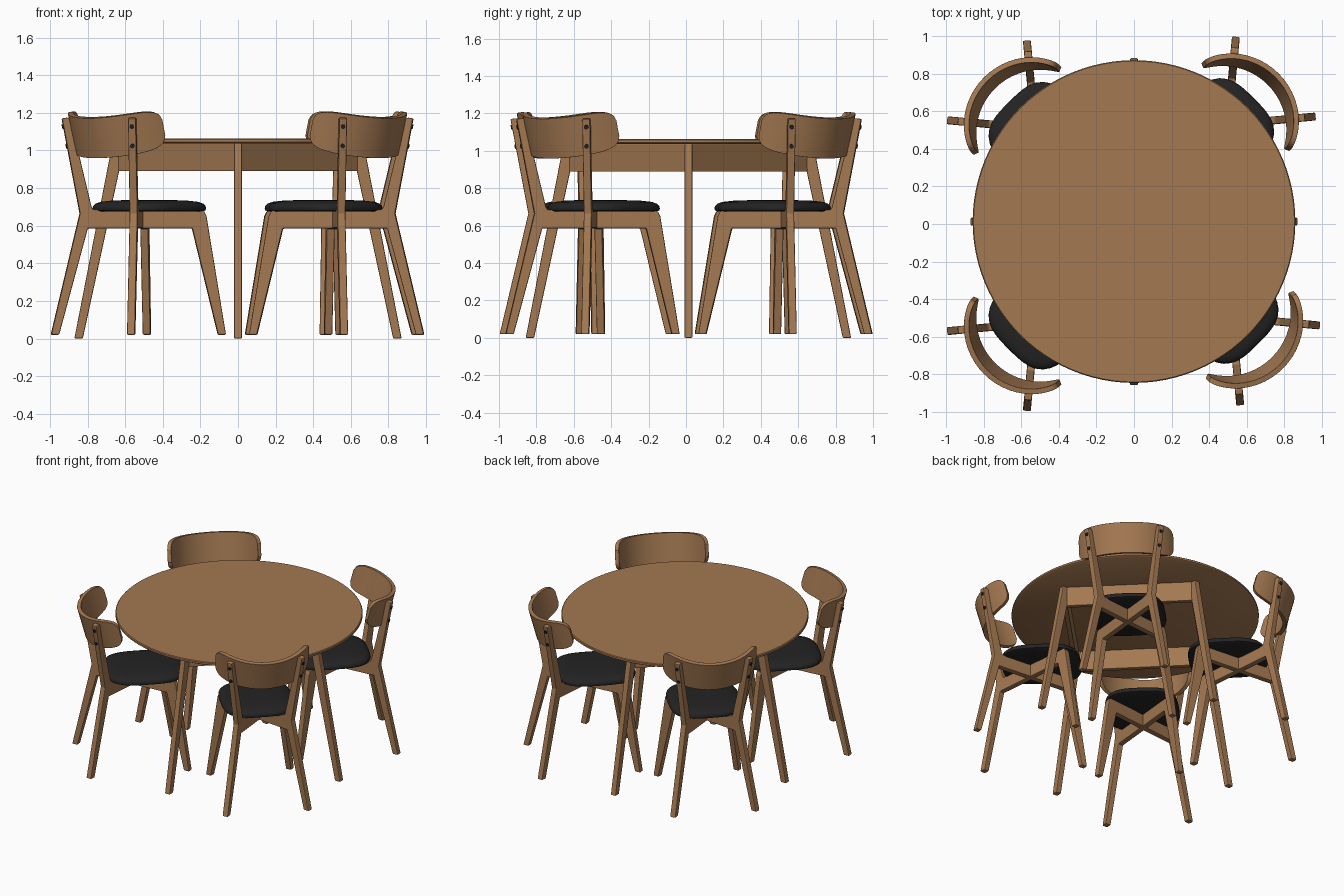
import bpy, bmesh
from math import sin, cos, pi, radians, atan2, asin
from mathutils import Matrix, Vector

cube = bpy.data.objects.get("Cube")
if cube:
    bpy.data.objects.remove(cube, do_unlink=True)


def material(name, rgb):
    m = bpy.data.materials.new(name)
    m.use_nodes = True
    m.diffuse_color = (*rgb, 1)
    m.node_tree.nodes["Principled BSDF"].inputs["Base Color"].default_value = (*rgb, 1)
    return m


wood = material("warm_wood", (0.37, 0.19, 0.083))
black = material("black_fabric", (0.017, 0.017, 0.018))


def finish(name, bm, matrix, mat, bevel=0.0, smooth=False):
    bmesh.ops.recalc_face_normals(bm, faces=bm.faces)
    mesh = bpy.data.meshes.new(name)
    bm.to_mesh(mesh)
    bm.free()
    mesh.materials.append(mat)
    ob = bpy.data.objects.new(name, mesh)
    bpy.context.collection.objects.link(ob)
    ob.matrix_world = matrix
    if bevel:
        mod = ob.modifiers.new("soft_edges", "BEVEL")
        mod.width, mod.segments = bevel, 2
        mod.limit_method = "ANGLE"
        mod.angle_limit = radians(40)
    if smooth:
        bpy.ops.object.select_all(action="DESELECT")
        ob.select_set(True)
        bpy.context.view_layer.objects.active = ob
        bpy.ops.object.shade_smooth_by_angle(angle=radians(40))
    return ob


def prism(name, outline, thick, matrix, bevel=0.006):
    """Outline in the local xz plane, extruded evenly along y."""
    bm = bmesh.new()
    face = bm.faces.new([bm.verts.new((x, -thick / 2, z)) for x, z in outline])
    new = bmesh.ops.extrude_face_region(bm, geom=[face])["geom"]
    verts = [g for g in new if isinstance(g, bmesh.types.BMVert)]
    bmesh.ops.translate(bm, verts=verts, vec=(0, thick, 0))
    return finish(name, bm, matrix, wood, bevel)


def loft(name, rings, matrix, mat, bevel=0.0):
    """Closed cross-sections joined in order, capped at both ends."""
    bm = bmesh.new()
    loops = [[bm.verts.new(p) for p in ring] for ring in rings]
    n = len(loops[0])
    for a, b in zip(loops, loops[1:]):
        for i in range(n):
            j = (i + 1) % n
            bm.faces.new((a[i], a[j], b[j], b[i]))
    bm.faces.new(loops[0])
    bm.faces.new(loops[-1])
    return finish(name, bm, matrix, mat, bevel, True)


def turn(angle):
    return Matrix.Rotation(angle, 4, "Z")


# Table: round top, four splayed legs, four aprons between the legs
centre = Matrix.Translation((0, 0.013, 0))


def circle(r, z, n=96):
    return [(r * cos(2 * pi * i / n), r * sin(2 * pi * i / n), z) for i in range(n)]


loft("table_top", [circle(0.845, 1.038), circle(0.858, 1.046),
                   circle(0.858, 1.059), circle(0.853, 1.064)], centre, wood)
table_leg = [(0.825, 0), (0.87, 0), (0.668, 1.038), (0.6, 1.038)]
apron = [(-0.455, 0.89), (0.455, 0.89), (0.455, 1.038), (-0.455, 1.038)]
for k in range(4):
    prism("table_leg", table_leg, 0.042, centre @ turn(k * pi / 2))
    side = turn(k * pi / 2 + pi / 4) @ Matrix.Translation((0.448, 0, 0)) @ turn(pi / 2)
    prism("table_apron", apron, 0.032, centre @ side, 0.003)

# Chair frame outline: back leg, seat rail and front leg in one piece
frame = [(0, 0.02), (0.043, 0.02), (0.196, 0.585), (0.754, 0.585), (0.892, 0.02),
         (0.934, 0.02), (0.83, 0.65), (0.818, 0.675), (0.797, 0.685), (0.226, 0.685),
         (0.216, 0.70), (0.104, 1.165), (0.09, 1.175), (0.058, 1.17), (0.154, 0.665)]
SPLAY = radians(39.6)
LEAN = radians(15)


def squircle(a, b, z, n=48, power=3.2):
    pts = []
    for i in range(n):
        c, s = cos(2 * pi * i / n), sin(2 * pi * i / n)
        r = (abs(c) ** power + abs(s) ** power) ** (-1 / power)
        pts.append((a * r * c, b * r * s, z))
    return pts


def backrest_rings(radius=0.3575, thick=0.028, half_width=0.33, half_height=0.11, n=32):
    rings = []
    sweep = asin(half_width / radius)
    tilt = Matrix.Rotation(-LEAN, 3, "X")
    for i in range(n + 1):
        u = -cos(pi * i / n)               # denser towards the rounded ends
        h = half_height * max(1 - abs(u) ** 7, 0.03) ** 0.25
        t = u * sweep
        ring = []
        for r, z in ((radius, -h), (radius, h), (radius - thick, h), (radius - thick, -h)):
            ring.append(tilt @ Vector((r * sin(t), r * cos(t) - radius, z)))
        rings.append(ring)
    return rings


def chair(place):
    # Two frames crossing under the seat, each with two bolts on the back leg
    for side in (-1, 1):
        m = (place @ Matrix.Translation((side * 0.3005, 1.1066, 0))
             @ turn(atan2(-cos(SPLAY), -side * sin(SPLAY))))
        prism("chair_frame", frame, 0.042, m)
        for s, z in ((0.066, 1.127), (0.086, 1.024)):
            bm = bmesh.new()
            bmesh.ops.create_cone(bm, cap_ends=True, segments=16, radius1=0.012,
                                  radius2=0.012, depth=0.012)
            spot = Matrix.Translation((s, 0, z)) @ Matrix.Rotation(pi / 2 - 0.19, 4, "Y")
            finish("backrest_bolt", bm, m @ spot, black)
    # Padded seat
    layers = [(0.94, 0.676), (0.99, 0.682), (1, 0.692), (0.99, 0.705),
              (0.95, 0.717), (0.86, 0.727), (0.65, 0.734), (0.3, 0.737)]
    loft("seat_cushion", [squircle(0.255 * k, 0.275 * k, z) for k, z in layers],
         place @ Matrix.Translation((0, 0.667, 0)), black)
    # Curved, leaning backrest
    loft("backrest", backrest_rings(),
         place @ Matrix.Translation((0, 1.10, 1.065)), wood, 0.006)


# Four chairs around the table, each facing its middle
for degrees, dx, dy in ((135, 0, 0), (225, -0.005, 0.03), (315, -0.028, 0.002), (45, 0, -0.018)):
    chair(Matrix.Translation((dx, dy, 0)) @ turn(radians(degrees)))
